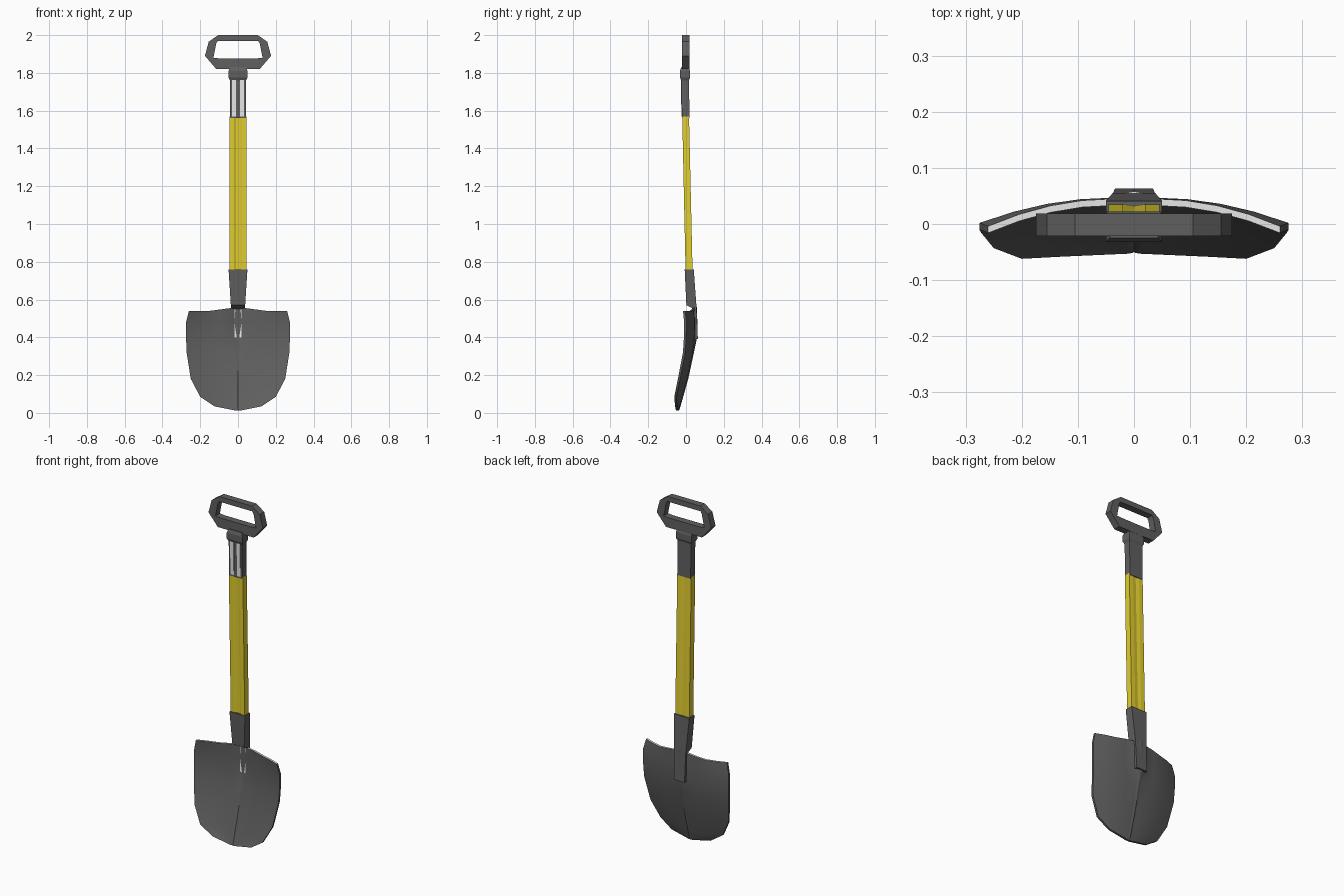
import bpy, bmesh, math

if "Cube" in bpy.data.objects:
    bpy.data.objects.remove(bpy.data.objects["Cube"])


def material(name, rgb):
    m = bpy.data.materials.new(name)
    m.use_nodes = True
    m.diffuse_color = (*rgb, 1)
    m.node_tree.nodes["Principled BSDF"].inputs["Base Color"].default_value = (*rgb, 1)
    return m


GREY = material("dark grey", (0.115, 0.115, 0.115))
YELLOW = material("yellow", (0.76, 0.62, 0.03))
LIGHT = material("light grey", (0.8, 0.8, 0.8))


def loft(name, sections, mats, closed=False, smooth=None, paint=None):
    """Skin a list of closed point loops; cap the ends unless closed."""
    bm = bmesh.new()
    rings = [[bm.verts.new(p) for p in s] for s in sections]
    n = len(rings[0])
    for i in range(len(rings) if closed else len(rings) - 1):
        a, b = rings[i], rings[(i + 1) % len(rings)]
        for j in range(n):
            k = (j + 1) % n
            bm.faces.new((a[j], a[k], b[k], b[j]))
    if not closed:
        bm.faces.new(rings[0])
        bm.faces.new(rings[-1])
    bmesh.ops.recalc_face_normals(bm, faces=bm.faces[:])
    if paint:
        for f in bm.faces:
            f.material_index = paint(f.calc_center_median())
    me = bpy.data.meshes.new(name)
    bm.to_mesh(me)
    bm.free()
    for m in mats:
        me.materials.append(m)
    ob = bpy.data.objects.new(name, me)
    bpy.context.collection.objects.link(ob)
    if smooth:
        me.shade_smooth()
        me.set_sharp_from_angle(angle=math.radians(smooth))
    return ob


def rect(hw, y0, y1, z):
    return [(-hw, y0, z), (hw, y0, z), (hw, y1, z), (-hw, y1, z)]


def beam(hw, y0, y1, z, groove=0.007):
    """Flat bar section with a shallow groove down the front and back."""
    front = [(-hw, y0), (-0.022, y0), (-0.01, y0 + groove), (0.01, y0 + groove), (0.022, y0), (hw, y0)]
    back = [(hw, y1), (0.02, y1), (0, y1 - 0.003), (-0.02, y1), (-hw, y1)]
    return [(x, y, z) for x, y in front + back]


# Shaft, leaning slightly back toward the blade
loft("shaft", [beam(0.045, -0.002, 0.035, 0.74), beam(0.045, -0.02, 0.016, 1.57)], [YELLOW])

# Upper sleeve with two light slots in its front
loft("upper_sleeve", [rect(0.043, -0.022, 0.019, 1.56), rect(0.043, -0.024, 0.015, 1.78)], [GREY])
for side, label in ((1, "left"), (-1, "right")):
    slot = loft(label + "_sleeve_slot",
                [rect(0.011, -0.0245, -0.0215, 1.57), rect(0.011, -0.0265, -0.0235, 1.762)], [LIGHT])
    slot.location.x = side * 0.021

# Collar under the grip
loft("collar", [rect(w, -h - 0.005, h - 0.005, z) for w, h, z in
                ((0.043, 0.02, 1.76), (0.05, 0.027, 1.775), (0.05, 0.027, 1.81), (0.043, 0.02, 1.83))], [GREY])

# D-shaped grip: matching outer and inner corners, mirrored
outer = [(0.115, 1.82), (0.175, 1.89), (0.155, 1.965), (0.105, 2.0)]
inner = [(0.1, 1.877), (0.13, 1.88), (0.115, 1.955), (0.107, 1.97)]
pairs = list(zip(outer, inner))
pairs += [((-o[0], o[1]), (-i[0], i[1])) for o, i in reversed(pairs)]
loft("grip", [[(o[0], -0.021, o[1]), (i[0], -0.021, i[1]), (i[0], 0.019, i[1]), (o[0], 0.019, o[1])]
              for o, i in pairs], [GREY], closed=True)

# Socket: full tube above the blade, thin strap behind it
loft("socket", [rect(0.034, 0.046, 0.063, 0.39), rect(0.037, 0.044, 0.056, 0.55),
                rect(0.038, 0.002, 0.055, 0.57), rect(0.05, -0.007, 0.041, 0.76)], [GREY])

# Blade rows: height, half width, centre depth, edge depth, groove depth
rows = [(0.012, 0.012, -0.052, -0.053, 0), (0.035, 0.125, -0.044, -0.058, 0),
        (0.085, 0.2, -0.03, -0.062, 0), (0.18, 0.25, -0.003, -0.043, 0),
        (0.32, 0.272, 0.027, -0.016, 0), (0.4, 0.275, 0.034, -0.011, 0.01),
        (0.48, 0.275, 0.035, -0.01, 0.01), (0.54, 0.26, 0.033, -0.016, 0.01)]


def blade_row(z, w, yc, ye, groove):
    """Dished strip, front points then back points."""
    inner_w = min(0.036 if groove else 0.013, w * 0.3)
    half = [(0, yc + groove + 0.003), (inner_w * 0.5, yc + groove), (inner_w, yc)]
    for t in (0.25, 0.5, 0.75, 1):
        half.append((inner_w + (w - inner_w) * t, yc + (ye - yc) * t ** 2))
    full = [(-x, y) for x, y in reversed(half[1:])] + half
    rise = lambda x: 0.02 * max(0, 1 - abs(x) / 0.15) if z > 0.5 else 0
    return ([(x, y, z + rise(x)) for x, y in full] +
            [(x, y + 0.012, z + rise(x)) for x, y in reversed(full)])


loft("blade", [blade_row(*r) for r in rows], [GREY, LIGHT], smooth=40,
     paint=lambda c: int(abs(c.x) < 0.017 and 0.4 < c.z < 0.555 and c.y < 0.051))
